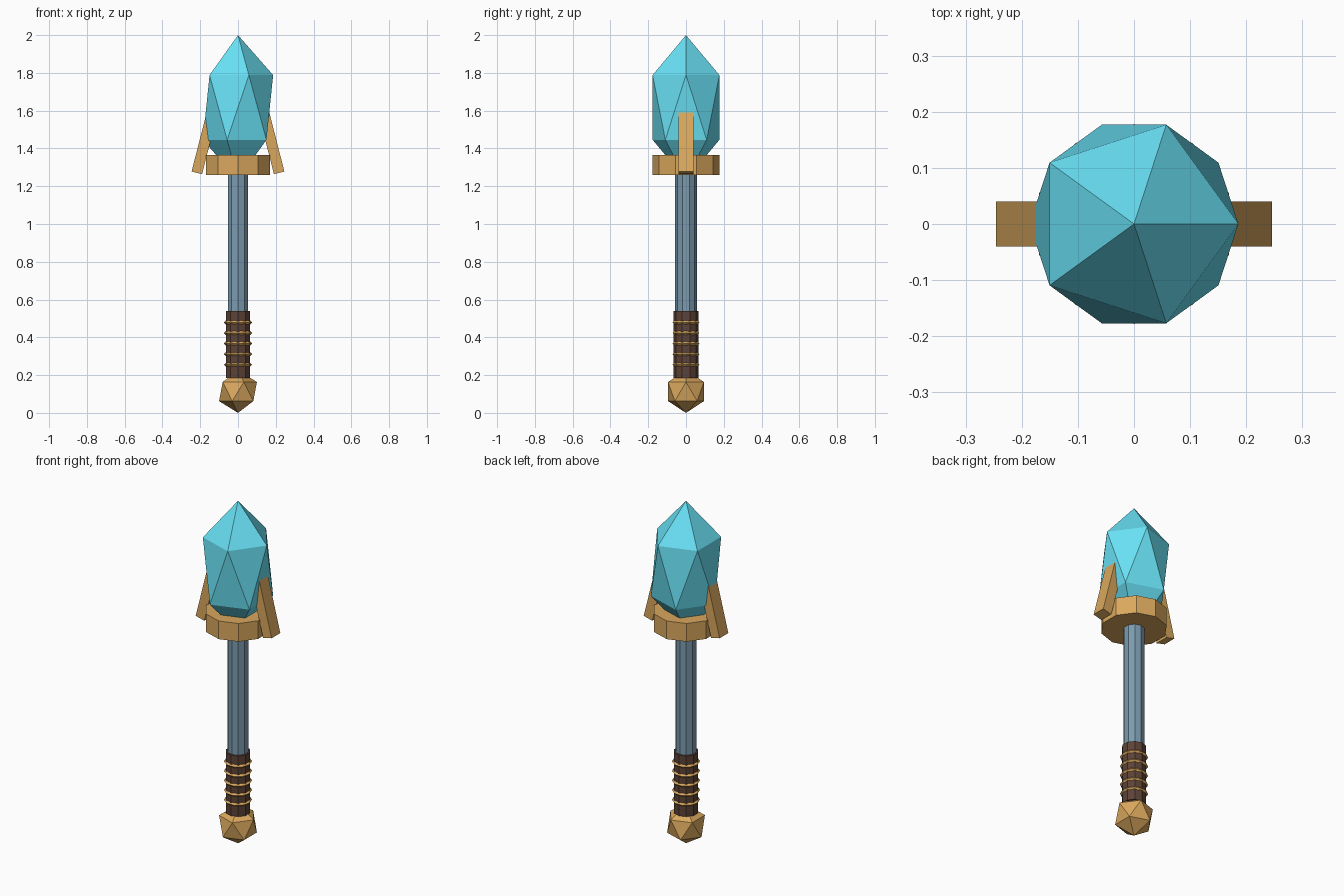
import bpy
import math

if "Cube" in bpy.data.objects:
    bpy.data.objects.remove(bpy.data.objects["Cube"])


def material(name, rgb):
    m = bpy.data.materials.new(name)
    m.diffuse_color = (*rgb, 1.0)
    m.use_nodes = True
    m.node_tree.nodes["Principled BSDF"].inputs["Base Color"].default_value = m.diffuse_color
    return m


CRYSTAL = material("crystal_blue", (0.14, 0.75, 0.91))
GOLD = material("gold", (0.70, 0.39, 0.11))
STEEL = material("blue_steel", (0.20, 0.33, 0.43))
LEATHER = material("dark_leather", (0.11, 0.055, 0.038))


def finish(name, mat):
    ob = bpy.context.object
    ob.name = name
    ob.data.materials.append(mat)
    return ob


def cylinder(name, radius, z0, z1, mat):
    bpy.ops.mesh.primitive_cylinder_add(
        vertices=10, radius=radius, depth=z1 - z0, location=(0, 0, (z0 + z1) / 2))
    return finish(name, mat)


def gem(name, radius, z0, z1, mat):
    # Icosahedron stretched between two heights
    bpy.ops.mesh.primitive_ico_sphere_add(
        subdivisions=1, radius=1, location=(0, 0, (z0 + z1) / 2))
    bpy.context.object.scale = (radius, radius, (z1 - z0) / 2)
    return finish(name, mat)


# Handle: pommel, leather grip, shaft and collar
gem("pommel", 0.112, 0.0, 0.226, GOLD)
cylinder("grip", 0.066, 0.185, 0.54, LEATHER)
cylinder("shaft", 0.057, 0.50, 1.30, STEEL)
cylinder("collar", 0.178, 1.26, 1.366, GOLD)

# Wire bands around the grip
for i in range(5):
    bpy.ops.mesh.primitive_torus_add(
        major_segments=10, minor_segments=4, major_radius=0.065,
        minor_radius=0.01, location=(0, 0, 0.255 + 0.056 * i))
    finish(f"grip_band_{i + 1}", GOLD)

# Crystal head
gem("crystal", 0.208, 1.234, 2.0, CRYSTAL)

# Two prongs leaning in against the crystal
TILT, LENGTH = 0.25, 0.36
for side, label in ((-1, "left"), (1, "right")):
    x = 0.218 - math.sin(TILT) * LENGTH / 2
    z = 1.271 + math.cos(TILT) * LENGTH / 2
    bpy.ops.mesh.primitive_cube_add(
        size=1, location=(side * x, 0, z), rotation=(0, -side * TILT, 0))
    bpy.context.object.scale = (0.057, 0.08, LENGTH)
    finish(f"prong_{label}", GOLD)
